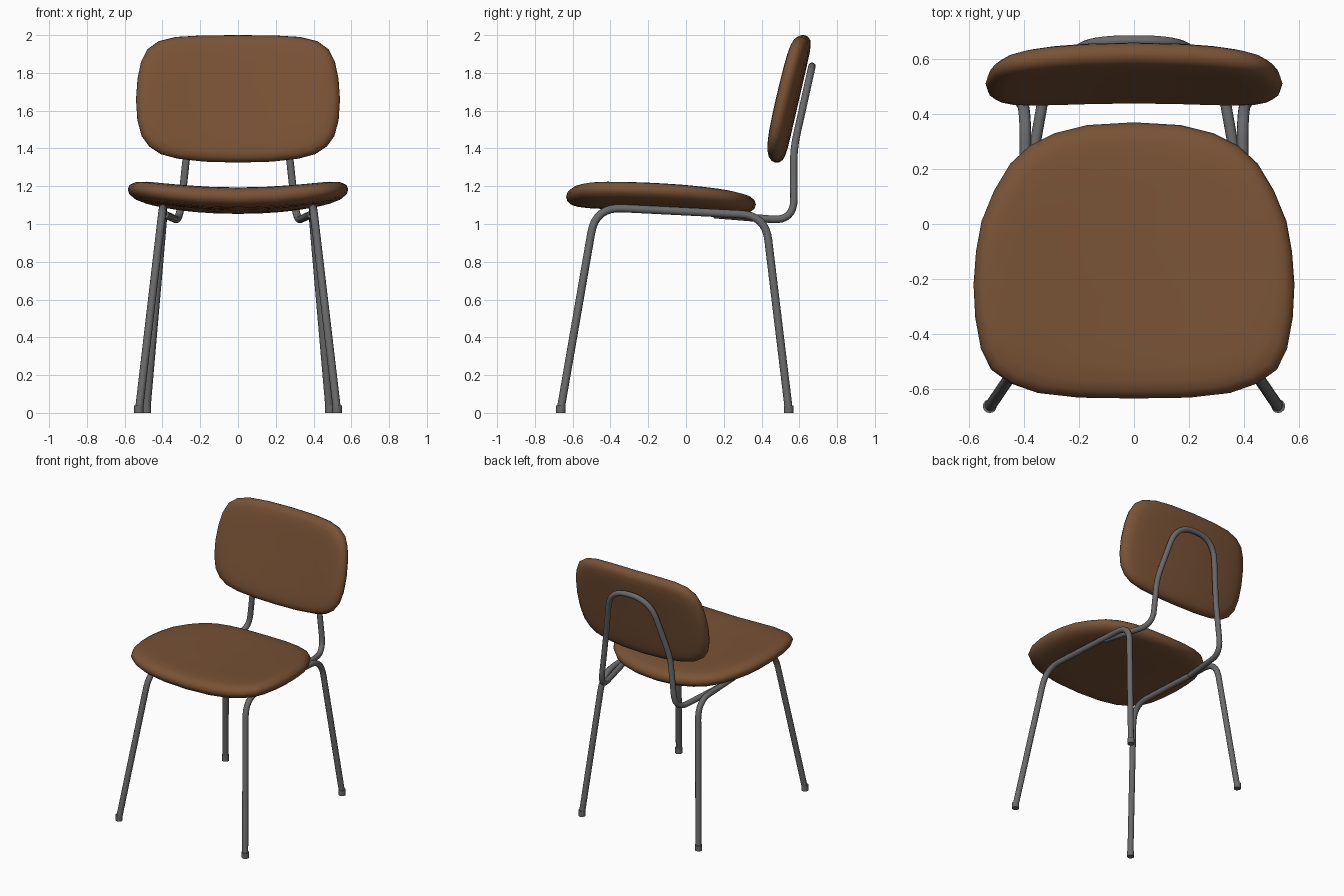
import bpy, bmesh, math
from mathutils import Vector

if "Cube" in bpy.data.objects:
    bpy.data.objects.remove(bpy.data.objects["Cube"])


def material(name, rgb):
    m = bpy.data.materials.new(name)
    m.diffuse_color = (*rgb, 1)
    m.use_nodes = True
    m.node_tree.nodes["Principled BSDF"].inputs["Base Color"].default_value = m.diffuse_color
    return m


BROWN = material("brown leather", (0.19, 0.085, 0.036))
GREY = material("grey steel", (0.145, 0.145, 0.15))


def finish(ob, mat, angle=50):
    ob.data.materials.clear()
    ob.data.materials.append(mat)
    bpy.ops.object.select_all(action='DESELECT')
    ob.select_set(True)
    bpy.context.view_layer.objects.active = ob
    bpy.ops.object.shade_smooth_by_angle(angle=math.radians(angle))


def cushion(name, half, centre, half_thick, place):
    """Loft a rounded pad from a half outline; place(u, v, t) bends it into space."""
    outline = half + [(-u, v) for u, v in reversed(half[1:-1])]
    top = [(0.3, 1), (0.55, 1), (0.75, 0.98), (0.87, 0.9), (0.94, 0.74), (0.985, 0.42)]
    rings = top + [(1, 0)] + [(s, -t) for s, t in reversed(top)]
    bm = bmesh.new()
    loops = [[bm.verts.new(place(u * s, centre + (v - centre) * s, t * half_thick))
              for u, v in outline] for s, t in rings]
    n = len(outline)
    for a, b in zip(loops, loops[1:]):
        for i in range(n):
            j = (i + 1) % n
            bm.faces.new((a[i], a[j], b[j], b[i]))
    for loop, t in ((loops[0], half_thick), (loops[-1], -half_thick)):
        c = bm.verts.new(place(0, centre, t))
        for i in range(n):
            bm.faces.new((loop[i], loop[(i + 1) % n], c))
    bmesh.ops.recalc_face_normals(bm, faces=bm.faces)
    me = bpy.data.meshes.new(name)
    bm.to_mesh(me)
    bm.free()
    ob = bpy.data.objects.new(name, me)
    bpy.context.collection.objects.link(ob)
    finish(ob, BROWN, 70)


def rounded(points, steps=8):
    """Round the corners of a path; each point is (x, y, z, corner cut length)."""
    ps = [Vector(p[:3]) for p in points]
    out = [ps[0]]
    for i in range(1, len(ps) - 1):
        p, cut = ps[i], points[i][3]
        a = p + (ps[i - 1] - p).normalized() * cut
        b = p + (ps[i + 1] - p).normalized() * cut
        for k in range(steps + 1):
            f = k / steps
            out.append(a * (1 - f) ** 2 + p * 2 * f * (1 - f) + b * f * f)
    return out + [ps[-1]]


def tube(name, points, radius):
    path = rounded(points)
    cu = bpy.data.curves.new(name, 'CURVE')
    cu.dimensions = '3D'
    cu.bevel_depth = radius
    cu.bevel_resolution = 4
    cu.use_fill_caps = True
    sp = cu.splines.new('POLY')
    sp.points.add(len(path) - 1)
    for q, p in zip(sp.points, path):
        q.co = (*p, 1)
    ob = bpy.data.objects.new(name, cu)
    bpy.context.collection.objects.link(ob)
    bpy.ops.object.select_all(action='DESELECT')
    ob.select_set(True)
    bpy.context.view_layer.objects.active = ob
    bpy.ops.object.convert(target='MESH')
    finish(bpy.context.object, GREY)


# Seat: saddle-curved pad, sides raised, sloping slightly to the back
seat_half = [(0, -0.635), (0.2, -0.632), (0.35, -0.615), (0.45, -0.58), (0.52, -0.53),
             (0.557, -0.455), (0.578, -0.34), (0.584, -0.22), (0.575, -0.1), (0.555, 0.01),
             (0.51, 0.12), (0.45, 0.22), (0.38, 0.285), (0.29, 0.33), (0.17, 0.36), (0, 0.37)]
cushion("seat", seat_half, -0.15, 0.056,
        lambda u, v, t: (u, v, 1.118 - 0.04 * v + 0.165 * u * u + t))

# Backrest: leaning pad whose sides curve forward
back_half = [(0, 2.0), (0.2, 1.998), (0.33, 1.99), (0.42, 1.968), (0.48, 1.925), (0.513, 1.86),
             (0.532, 1.77), (0.54, 1.66), (0.533, 1.55), (0.51, 1.465), (0.47, 1.41),
             (0.41, 1.37), (0.32, 1.346), (0.18, 1.33), (0, 1.325)]
cushion("backrest", back_half, 1.665, 0.048,
        lambda u, v, t: (u, 0.55 + 0.23 * (v - 1.665) - 0.13 * u * u + t, v - 0.2 * t))

# Side frames: front leg, seat rail and rear leg bent from one tube, with foot caps
for side, s in (("left", -1), ("right", 1)):
    tube(side + "_leg_frame",
         [(s * 0.525, -0.665, 0.01), (s * 0.398, -0.478, 1.09, 0.14),
          (s * 0.395, 0.42, 1.045, 0.13), (s * 0.485, 0.545, 0.01)], 0.021)
    for part, x, y in (("front", 0.525, -0.663), ("rear", 0.485, 0.544)):
        bpy.ops.mesh.primitive_cylinder_add(vertices=16, radius=0.025, depth=0.04,
                                            location=(s * x, y, 0.02))
        ob = bpy.context.object
        ob.name = f"{side}_{part}_foot"
        finish(ob, GREY)

# Back support: one tube from rail to rail, arching behind the backrest
half = [(0.385, 0.15, 1.05, 0), (0.31, 0.572, 1.015, 0.12),
        (0.268, 0.57, 1.40, 0.08), (0.165, 0.667, 1.835, 0.155)]
tube("back_support", half + [(-x, y, z, c) for x, y, z, c in reversed(half)], 0.02)
